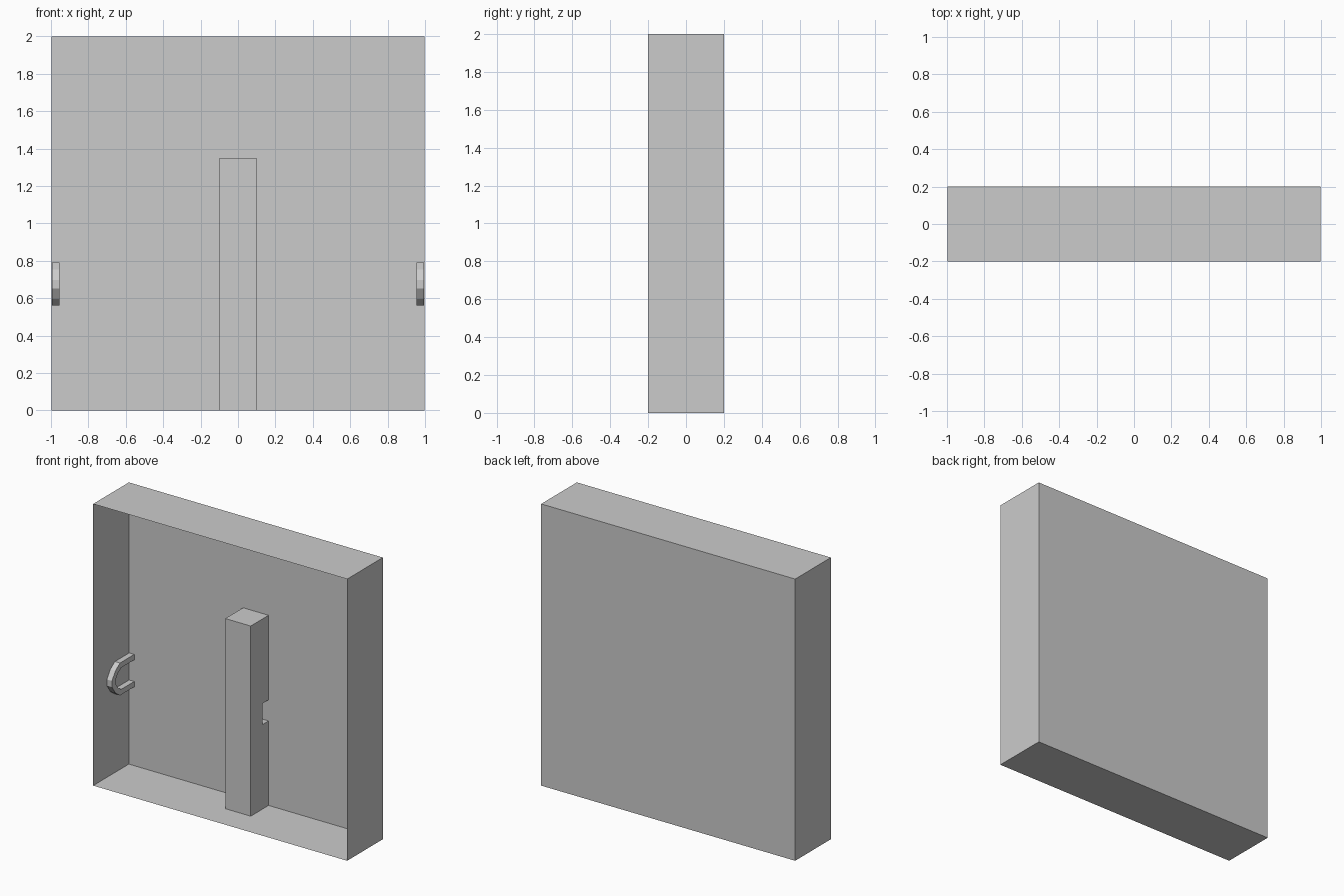
import bpy, bmesh
from mathutils import Vector

if "Cube" in bpy.data.objects:
    bpy.data.objects.remove(bpy.data.objects["Cube"])

grey = bpy.data.materials.new("plain grey")
grey.diffuse_color = (0.6, 0.6, 0.6, 1)
grey.use_nodes = True
grey.node_tree.nodes["Principled BSDF"].inputs["Base Color"].default_value = grey.diffuse_color


def add_object(name, bm):
    mesh = bpy.data.meshes.new(name)
    bm.to_mesh(mesh)
    bm.free()
    mesh.materials.append(grey)
    obj = bpy.data.objects.new(name, mesh)
    bpy.context.collection.objects.link(obj)
    return obj


def extrude_profile(name, profile, x0, x1):
    """Solid made by sweeping a (y, z) outline from x0 to x1."""
    bm = bmesh.new()
    face = bm.faces.new([bm.verts.new((x0, y, z)) for y, z in profile])
    out = bmesh.ops.extrude_face_region(bm, geom=[face], use_keep_orig=True)
    verts = [g for g in out["geom"] if isinstance(g, bmesh.types.BMVert)]
    bmesh.ops.translate(bm, verts=verts, vec=Vector((x1 - x0, 0, 0)))
    bmesh.ops.recalc_face_normals(bm, faces=bm.faces)
    return add_object(name, bm)


# Thin-walled case, open at the front
bm = bmesh.new()
bmesh.ops.create_cube(bm, size=1)
bmesh.ops.scale(bm, verts=bm.verts, vec=(1.995, 0.4, 2))
bmesh.ops.translate(bm, verts=bm.verts, vec=(0, 0, 1))
front = [f for f in bm.faces if f.normal.y < -0.9]
bmesh.ops.delete(bm, geom=front, context='FACES_ONLY')
add_object("open_case", bm)

# Central post with a slot cut in its back edge
extrude_profile("centre_post", [
    (0, 0), (0.2, 0), (0.2, 0.6), (0.13, 0.6),
    (0.13, 0.75), (0.2, 0.75), (0.2, 1.35), (0, 1.35)], -0.1, 0.1)

# U-shaped brackets on the back panel, one by each side wall
mid = 0.675
outer = [(0.2, 0.115), (0.04, 0.115), (-0.01, 0.08), (-0.05, 0.022)]
inner = [(0.2, 0.077), (0.055, 0.077), (0.02, 0.055), (-0.012, 0.012)]
loop = (outer + [(y, -h) for y, h in reversed(outer)]
        + [(y, -h) for y, h in inner] + list(reversed(inner)))
profile = [(y, mid + h) for y, h in loop]
extrude_profile("left_bracket", profile, -0.995, -0.955)
extrude_profile("right_bracket", profile, 0.955, 0.995)
